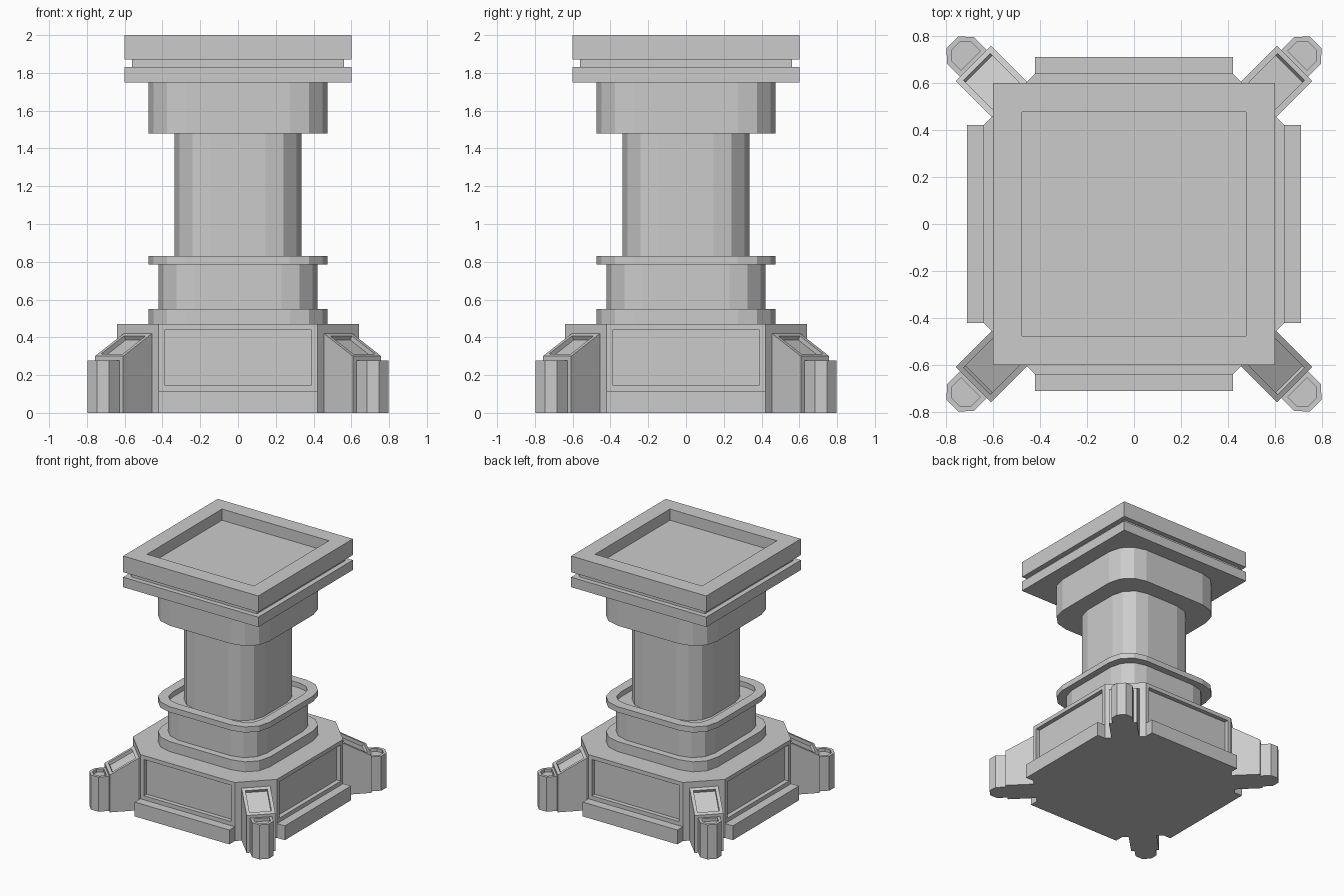
import bpy, bmesh
from math import cos, sin, pi, radians
from mathutils import Matrix, Vector

if "Cube" in bpy.data.objects:
    bpy.data.objects.remove(bpy.data.objects["Cube"])


def rounded_square(half, r, seg=3):
    c = half - r
    pts = []
    for q, (sx, sy) in enumerate([(1, 1), (-1, 1), (-1, -1), (1, -1)]):
        for i in range(seg + 1):
            a = q * pi / 2 + i * pi / 2 / seg
            pts.append((sx * c + r * cos(a), sy * c + r * sin(a)))
    return pts


def square(h):
    return [(h, h), (-h, h), (-h, -h), (h, -h)]


def four_fold(pts):
    """Repeat a quarter outline around z."""
    out = []
    for q in range(4):
        for x, y in pts:
            for _ in range(q):
                x, y = -y, x
            out.append((x, y))
    return out


def prism(name, base, direction, matrix=None, recess=None, inset=0.0, depth=0.0):
    """Extrude an outline; optionally sink panels into faces chosen by recess(normal)."""
    bm = bmesh.new()
    face = bm.faces.new([bm.verts.new(p) for p in base])
    ext = bmesh.ops.extrude_face_region(bm, geom=[face], use_keep_orig=True)
    moved = [v for v in ext["geom"] if isinstance(v, bmesh.types.BMVert)]
    bmesh.ops.translate(bm, verts=moved, vec=Vector(direction))
    bmesh.ops.recalc_face_normals(bm, faces=bm.faces[:])
    bm.normal_update()
    if recess:
        for f in [f for f in bm.faces if recess(f.normal)]:
            bmesh.ops.inset_region(bm, faces=[f], thickness=inset, use_even_offset=True)
            bmesh.ops.inset_region(bm, faces=[f], thickness=0.0, depth=-depth)
    if matrix:
        bm.transform(matrix)
    me = bpy.data.meshes.new(name)
    bm.to_mesh(me)
    bm.free()
    ob = bpy.data.objects.new(name, me)
    bpy.context.collection.objects.link(ob)
    return ob


def slab(name, outline, z0, z1, **kw):
    return prism(name, [(x, y, z0) for x, y in outline], (0, 0, z1 - z0), **kw)


def is_up(n):
    return n.z > 0.9


def is_side(n):
    return max(abs(n.x), abs(n.y)) > 0.95


# Base: plinth with projecting sides, then panelled octagonal body
slab("plinth", four_fold([(0.64, -0.42), (0.71, -0.42), (0.71, 0.42), (0.64, 0.42)]), 0, 0.115)
slab("base_body", four_fold([(0.64, -0.42), (0.64, 0.42)]), 0.115, 0.47,
     recess=is_side, inset=0.032, depth=0.035)

# Pedestal and shaft with rounded corners
slab("lower_step", rounded_square(0.475, 0.2), 0.47, 0.55)
slab("pedestal", rounded_square(0.42, 0.19), 0.55, 0.785)
slab("collar", rounded_square(0.475, 0.2), 0.785, 0.83, recess=is_up, inset=0.075, depth=0.04)
slab("shaft", rounded_square(0.335, 0.19), 0.788, 1.48)
slab("capital", rounded_square(0.475, 0.2), 1.48, 1.75)

# Top slab with groove and sunken tray
slab("top_lower_plate", square(0.6), 1.75, 1.83)
slab("top_groove", square(0.56), 1.83, 1.87)
slab("top_tray", square(0.6), 1.87, 2.0, recess=is_up, inset=0.125, depth=0.09)

# Corner buttresses and their small end posts, on the diagonals
w = 0.106
profile = [(0.70, 0), (0.966, 0), (0.966, 0.30), (0.75, 0.42), (0.70, 0.42)]
post = [(0.96, -0.08), (1.044, -0.08), (1.092, -0.035),
        (1.092, 0.035), (1.044, 0.08), (0.96, 0.08)]
for i in range(4):
    rot = Matrix.Rotation(radians(45 + 90 * i), 4, 'Z')
    prism(f"buttress_{i + 1}", [(u, -w, z) for u, z in profile], (0, 2 * w, 0), matrix=rot,
          recess=lambda n: n.z > 0.5 and n.x > 0.3, inset=0.025, depth=0.025)
    slab(f"corner_post_{i + 1}", post, 0, 0.277, matrix=rot,
         recess=is_up, inset=0.022, depth=0.025)
